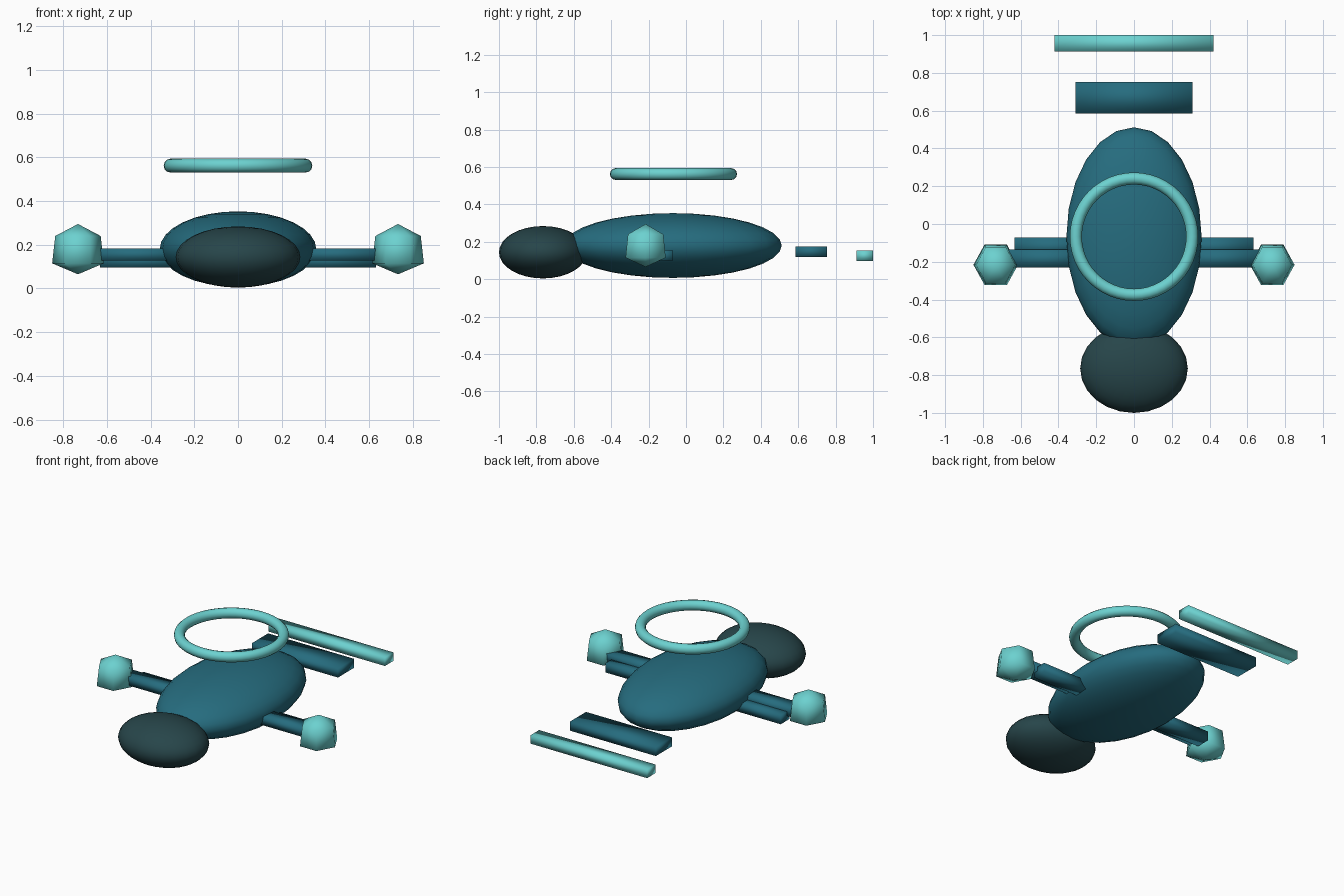
import bpy, bmesh, math
from mathutils import Matrix, Vector

if "Cube" in bpy.data.objects:
    bpy.data.objects.remove(bpy.data.objects["Cube"])


def colour(name, rgb):
    m = bpy.data.materials.new(name)
    m.diffuse_color = (*rgb, 1)
    m.use_nodes = True
    m.node_tree.nodes["Principled BSDF"].inputs["Base Color"].default_value = m.diffuse_color
    return m


BLUE = colour("deep_blue", (0.019, 0.15, 0.21))
AQUA = colour("light_aqua", (0.15, 0.64, 0.63))
DARK = colour("dark_slate", (0.02, 0.06, 0.068))


def finish(name, bm, mat):
    bmesh.ops.recalc_face_normals(bm, faces=bm.faces)
    me = bpy.data.meshes.new(name)
    bm.to_mesh(me)
    bm.free()
    me.materials.append(mat)
    for p in me.polygons:
        p.use_smooth = True
    ob = bpy.data.objects.new(name, me)
    bpy.context.collection.objects.link(ob)
    return ob


def ellipsoid(name, centre, radii, mat):
    bm = bmesh.new()
    bmesh.ops.create_uvsphere(bm, u_segments=24, v_segments=16, radius=1,
                              matrix=Matrix.LocRotScale(Vector(centre), None, Vector(radii)))
    return finish(name, bm, mat)


def box(name, xs, ys, zs, mat):
    lo, hi = Vector((xs[0], ys[0], zs[0])), Vector((xs[1], ys[1], zs[1]))
    bm = bmesh.new()
    bmesh.ops.create_cube(bm, size=1, matrix=Matrix.LocRotScale((lo + hi) / 2, None, hi - lo))
    return finish(name, bm, mat)


def gem(name, x, y):
    # six-sided faceted bud: two rings between a top and a bottom point
    bm = bmesh.new()
    rings = []
    for r, z in ((0.118, 0.115), (0.104, 0.24)):
        rings.append([bm.verts.new((x + r * math.cos(i * math.pi / 3),
                                    y + 1.05 * r * math.sin(i * math.pi / 3), z)) for i in range(6)])
    low, high = bm.verts.new((x, y, 0.065)), bm.verts.new((x, y, 0.295))
    for i in range(6):
        j = (i + 1) % 6
        a, b = rings
        bm.faces.new((low, a[j], a[i]))
        bm.faces.new((a[i], a[j], b[j], b[i]))
        bm.faces.new((high, b[i], b[j]))
    return finish(name, bm, AQUA)


def torus(name, centre, major, minor, mat, n=48, m=12):
    bm = bmesh.new()
    grid = []
    for i in range(n):
        a = 2 * math.pi * i / n
        row = []
        for j in range(m):
            t = 2 * math.pi * j / m
            r = major + minor * math.cos(t)
            row.append(bm.verts.new((centre[0] + r * math.cos(a), centre[1] + r * math.sin(a),
                                     centre[2] + minor * math.sin(t))))
        grid.append(row)
    for i in range(n):
        for j in range(m):
            k, l = (i + 1) % n, (j + 1) % m
            bm.faces.new((grid[i][j], grid[k][j], grid[k][l], grid[i][l]))
    return finish(name, bm, mat)


# Body, head and floating ring
ellipsoid("body", (0, -0.07, 0.18), (0.358, 0.582, 0.173), BLUE)
ellipsoid("head", (0, -0.765, 0.144), (0.285, 0.235, 0.14), DARK)
torus("ring", (0, -0.067, 0.562), 0.308, 0.032, AQUA)

# Paired arms with a gem at each end
for side, s in (("left", -1), ("right", 1)):
    def span(a, b):
        return sorted((s * a, s * b))
    box(side + "_front_arm", span(0.22, 0.68), (-0.23, -0.135), (0.127, 0.184), BLUE)
    box(side + "_rear_arm", span(0.22, 0.632), (-0.165, -0.072), (0.096, 0.155), BLUE)
    gem(side + "_gem", s * 0.732, -0.216)

# Tail plates behind the body
box("tail_plate", (-0.31, 0.31), (0.586, 0.753), (0.118, 0.176), BLUE)
box("tail_fin", (-0.42, 0.42), (0.912, 1.0), (0.098, 0.153), AQUA)
